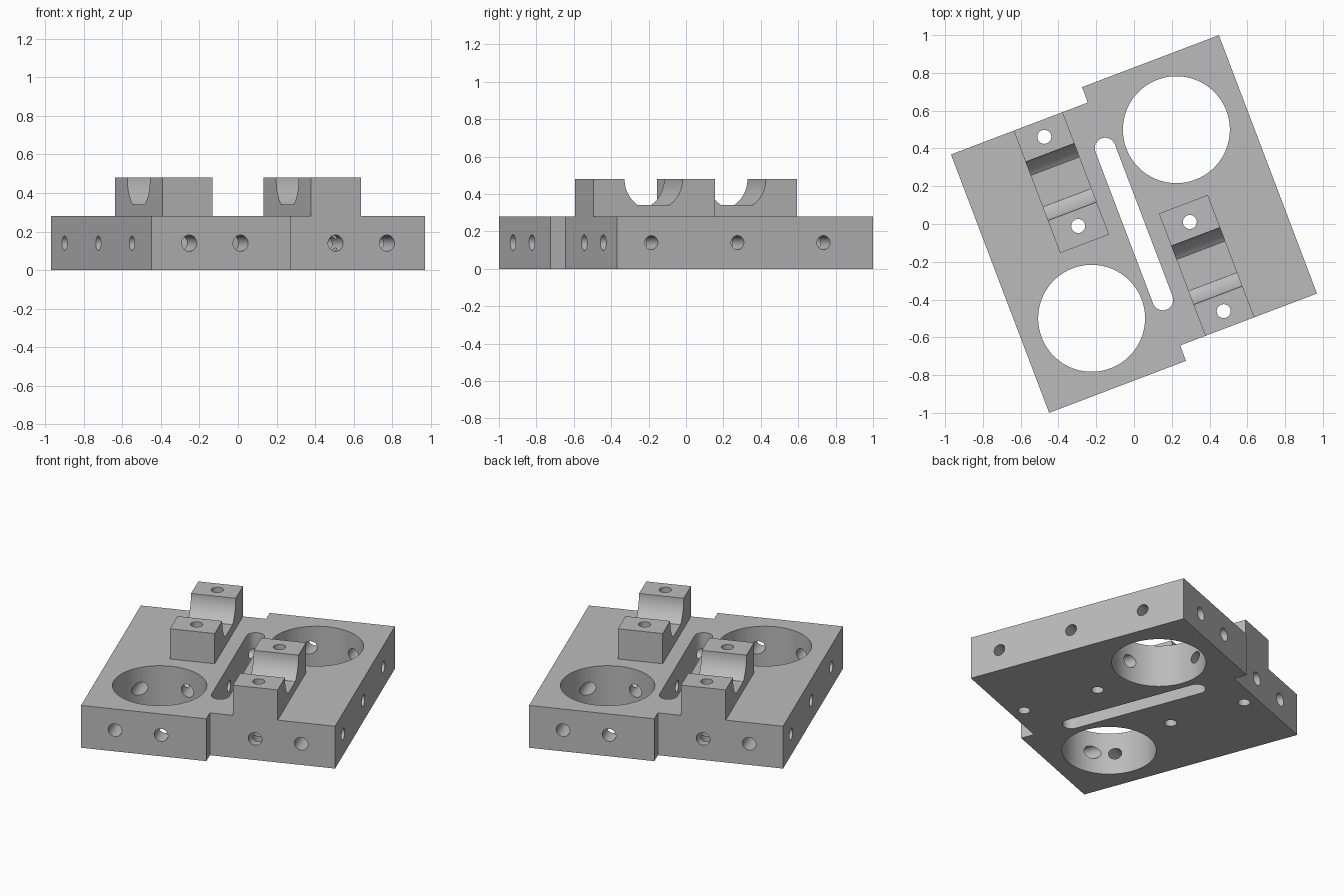
import bpy, bmesh, math
from mathutils import Matrix, Vector

cube = bpy.data.objects.get("Cube")
if cube:
    bpy.data.objects.remove(cube, do_unlink=True)

TURN = math.radians(20.8)   # the part sits turned on the ground
H, TOP, HALF, STEP = 0.28, 0.48, 0.775, 0.688
BORE_Z = 0.14

metal = bpy.data.materials.new("plain grey")
metal.use_nodes = True
GREY = (0.5, 0.5, 0.5, 1)
metal.diffuse_color = GREY
metal.node_tree.nodes["Principled BSDF"].inputs["Base Color"].default_value = GREY


def prism(name, points, push):
    """Extrude a closed 3D outline along a vector."""
    bm = bmesh.new()
    face = bm.faces.new([bm.verts.new(p) for p in points])
    ext = bmesh.ops.extrude_face_region(bm, geom=[face])
    verts = [g for g in ext["geom"] if isinstance(g, bmesh.types.BMVert)]
    bmesh.ops.translate(bm, verts=verts, vec=push)
    bmesh.ops.recalc_face_normals(bm, faces=bm.faces)
    mesh = bpy.data.meshes.new(name)
    bm.to_mesh(mesh)
    bm.free()
    mesh.materials.append(metal)
    obj = bpy.data.objects.new(name, mesh)
    bpy.context.collection.objects.link(obj)
    return obj


def rod(name, centre, radius, axis, sides=32):
    """Long cylinder used to drill right through the part."""
    a = Vector(axis)
    rot = a.to_track_quat('Z', 'Y').to_matrix()
    ring = [Vector(centre) - a + rot @ Vector((radius * math.cos(t), radius * math.sin(t), 0))
            for t in (2 * math.pi * (i + 0.5) / sides for i in range(sides))]
    return prism(name, ring, a * 2)


def combine(target, tool, operation):
    mod = target.modifiers.new(tool.name, 'BOOLEAN')
    mod.operation, mod.solver, mod.object = operation, 'EXACT', tool
    bpy.context.view_layer.objects.active = target
    bpy.ops.object.modifier_apply(modifier=mod.name)
    bpy.data.objects.remove(tool, do_unlink=True)


# Base plate: two halves offset from each other
half = [(HALF, -STEP), (HALF, HALF), (0, HALF), (0, STEP)]
outline = half + [(-x, -y) for x, y in half]
body = prism("clamp_plate", [(x, y, 0) for x, y in outline], (0, 0, H))

# Raised saddles with a round, flat-bottomed groove
MID, RADIUS, FLOOR = -0.345, 0.166, 0.34
dip = math.asin((TOP - FLOOR) / RADIUS)
arc = [(MID + RADIUS * math.cos(t), TOP - RADIUS * math.sin(t))
       for t in [dip * i / 12 for i in range(13)]]
arc += [(2 * MID - y, z) for y, z in reversed(arc)]
profile = [(-STEP, 0.2), (0.005, 0.2), (0.005, TOP)] + arc + [(-STEP, TOP)]
for s in (1, -1):
    saddle = prism("saddle", [(s * 0.143, s * y, z) for y, z in profile], (s * 0.277, 0, 0))
    combine(body, saddle, 'UNION')

# Large round openings and the screw holes through the saddles
for s in (1, -1):
    combine(body, rod("opening", (s * 0.387, s * 0.387, 0), 0.283, (0, 0, 1), 96), 'DIFFERENCE')
    for y in (-0.095, -0.6):
        combine(body, rod("screw_hole", (s * 0.28, s * y, 0), 0.037, (0, 0, 1)), 'DIFFERENCE')

# Central slot with rounded ends
slot = []
for i in range(17):
    t = math.pi * i / 16
    slot.append((0.055 * math.cos(t), 0.43 + 0.055 * math.sin(t)))
slot += [(-x, -y) for x, y in slot]
combine(body, prism("slot", [(x, y, -1) for x, y in slot], (0, 0, 2)), 'DIFFERENCE')

# Cross bores front to back and side to side
for x in (-0.565, -0.28, 0.28, 0.565):
    combine(body, rod("long_bore", (x, 0, BORE_Z), 0.042, (0, 1, 0)), 'DIFFERENCE')
for y in (-0.492, 0, 0.492):
    combine(body, rod("side_bore", (0, y, BORE_Z), 0.037, (1, 0, 0)), 'DIFFERENCE')

# Turn into place and shade
body.data.transform(Matrix.Rotation(TURN, 4, 'Z'))
bpy.ops.object.select_all(action='DESELECT')
body.select_set(True)
bpy.context.view_layer.objects.active = body
bpy.ops.object.shade_smooth_by_angle(angle=math.radians(30))
